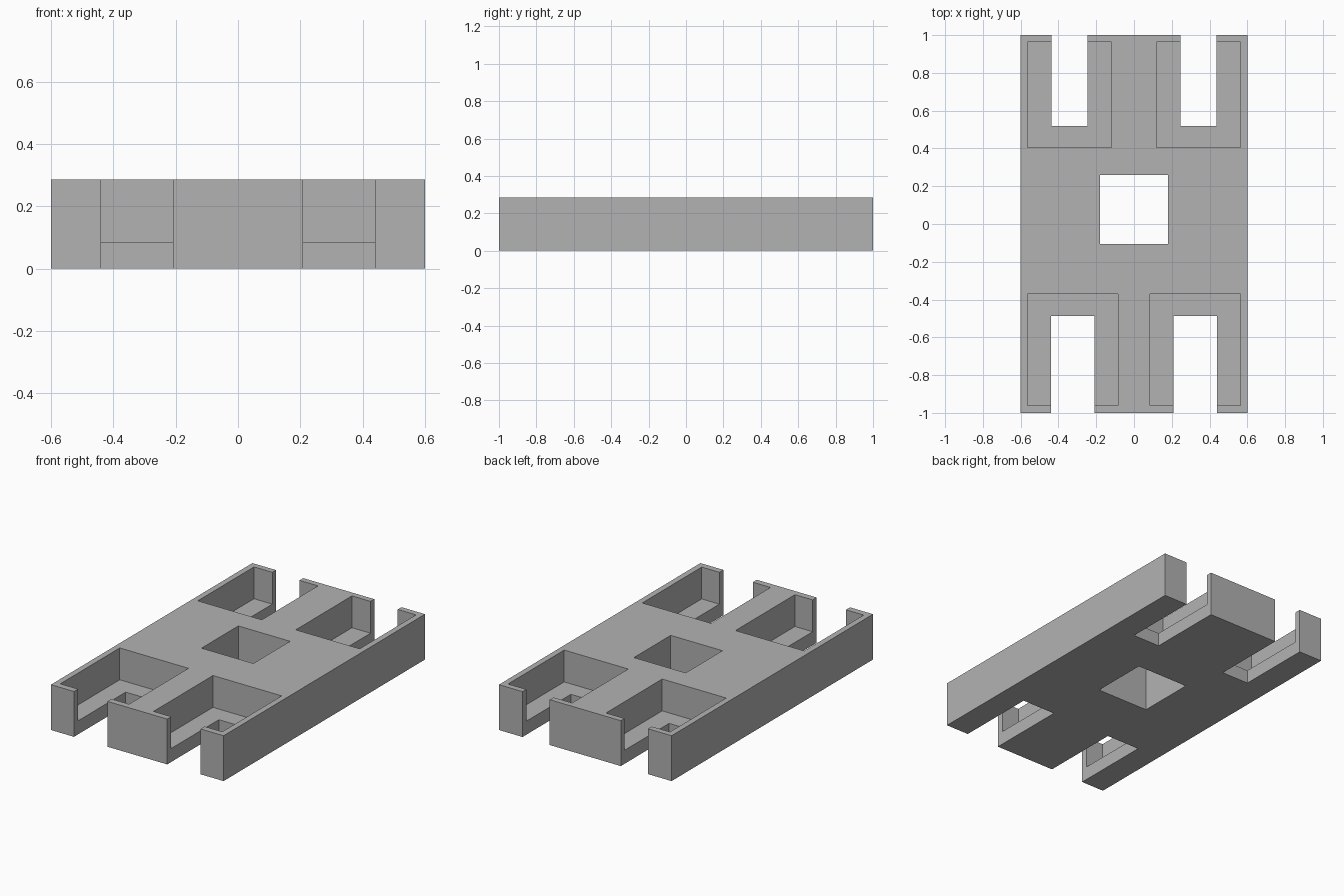
import bpy

default_cube = bpy.data.objects.get("Cube")
if default_cube:
    bpy.data.objects.remove(default_cube, do_unlink=True)

HEIGHT = 0.285
FLOOR = 0.085
OVER = 0.1  # how far cutters reach past the block

grey = bpy.data.materials.new("plain_grey")
grey.use_nodes = True
colour = (0.448, 0.448, 0.448, 1)
grey.diffuse_color = colour
grey.node_tree.nodes["Principled BSDF"].inputs["Base Color"].default_value = colour


def box(name, x, y, z):
    """Box spanning the given (low, high) ranges."""
    spans = (x, y, z)
    bpy.ops.mesh.primitive_cube_add(size=1, location=[(a + b) / 2 for a, b in spans])
    ob = bpy.context.object
    ob.name = name
    ob.scale = [b - a for a, b in spans]
    bpy.ops.object.transform_apply(location=True, rotation=False, scale=True)
    ob.data.materials.append(grey)
    return ob


def cut(target, name, x, y, z):
    """Subtract a box from the target."""
    cutter = box(name, x, y, z)
    cutter.hide_render = True
    mod = target.modifiers.new(name, "BOOLEAN")
    mod.operation = "DIFFERENCE"
    mod.solver = "EXACT"
    mod.object = cutter
    bpy.context.view_layer.objects.active = target
    bpy.ops.object.modifier_apply(modifier=mod.name)
    bpy.data.objects.remove(cutter, do_unlink=True)


# Main block
block = box("base_block", (-0.6, 0.6), (-1, 1), (0, HEIGHT))
through = (-OVER, HEIGHT + OVER)
pocket_z = (FLOOR, HEIGHT + OVER)

# Central square opening
cut(block, "centre_opening", (-0.18, 0.18), (-0.105, 0.26), through)

# Pockets and open-ended slots: inner and outer x, then y range
pockets = {"front": ((0.085, 0.563), (-0.96, -0.37)),
           "back": ((0.118, 0.563), (0.405, 0.963))}
slots = {"front": ((0.208, 0.44), (-1 - OVER, -0.487)),
         "back": ((0.247, 0.436), (0.52, 1 + OVER))}

for side in (-1, 1):
    for end in ("front", "back"):
        for kind, table, z in (("pocket", pockets, pocket_z), ("slot", slots, through)):
            x, y = table[end]
            cut(block, f"{end}_{kind}", sorted(side * v for v in x), y, z)
